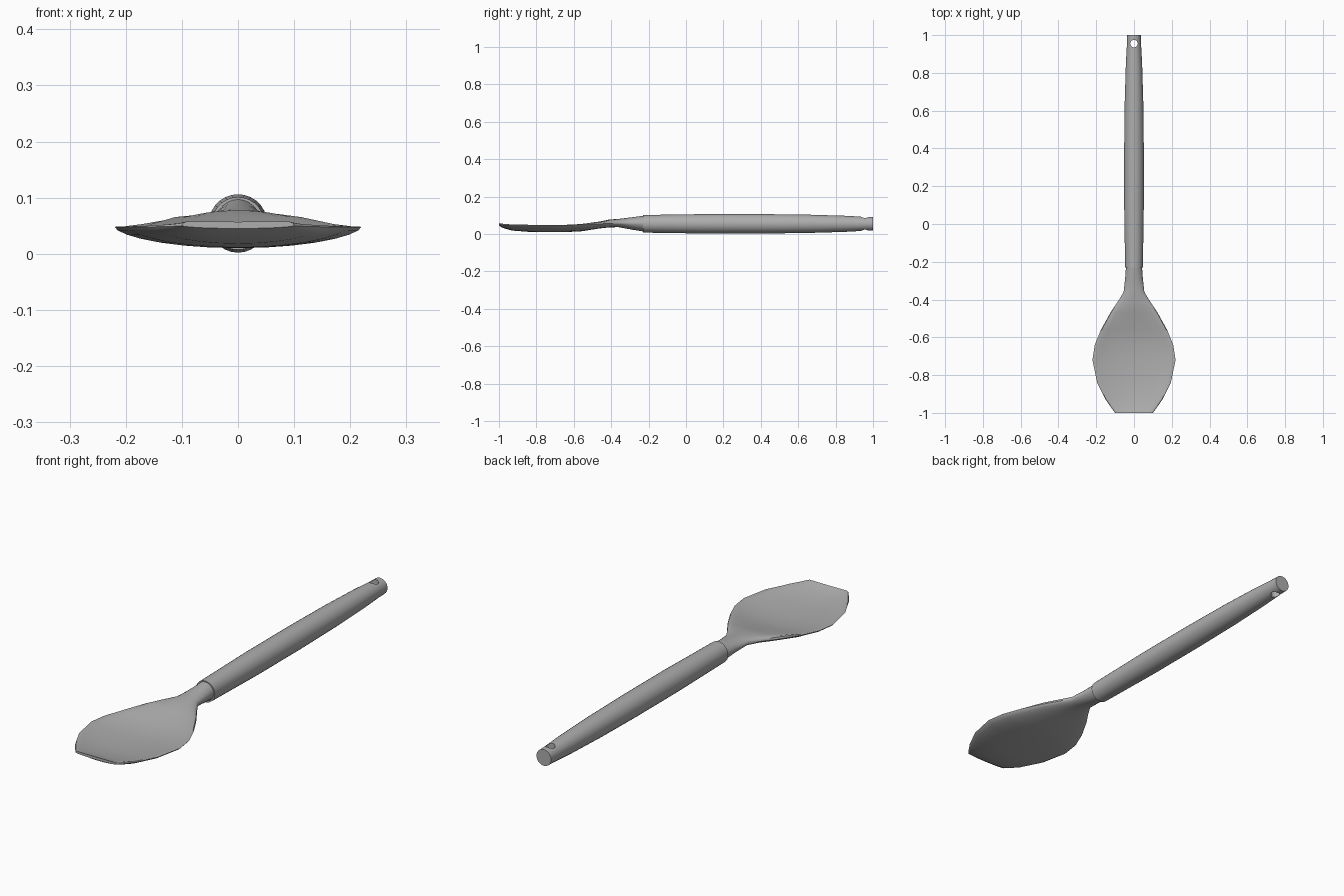
import bpy, bmesh, math

cube = bpy.data.objects.get("Cube")
if cube:
    bpy.data.objects.remove(cube, do_unlink=True)

grey = bpy.data.materials.new("matte_grey")
grey.use_nodes = True
colour = (0.42, 0.42, 0.42, 1)
grey.diffuse_color = colour
grey.node_tree.nodes["Principled BSDF"].inputs["Base Color"].default_value = colour


def loft(name, rings):
    """Skin closed rings of points and cap both ends."""
    bm = bmesh.new()
    loops = [[bm.verts.new(p) for p in ring] for ring in rings]
    for a, b in zip(loops, loops[1:]):
        for i in range(len(a)):
            j = (i + 1) % len(a)
            bm.faces.new((a[i], a[j], b[j], b[i]))
    bm.faces.new(loops[0])
    bm.faces.new(loops[-1])
    bmesh.ops.recalc_face_normals(bm, faces=bm.faces)
    mesh = bpy.data.meshes.new(name)
    bm.to_mesh(mesh)
    bm.free()
    obj = bpy.data.objects.new(name, mesh)
    bpy.context.collection.objects.link(obj)
    mesh.materials.append(grey)
    return obj


def activate(obj):
    bpy.ops.object.select_all(action='DESELECT')
    obj.select_set(True)
    bpy.context.view_layer.objects.active = obj


SIDES = 28
ANGLES = [2 * math.pi * i / SIDES for i in range(SIDES)]


def bowl_ring(y, width, bottom, edge, rim, centre):
    """Curved underside, thin raised rim and dished (or domed) top."""
    ring = []
    for t in ANGLES:
        s = abs(math.sin(t))
        curve = s ** 1.2
        if math.sin(t) < 0:
            z = edge - (edge - bottom) * curve
        else:
            z = edge + (rim - edge) * min(1, s * 3) + (centre - rim) * curve
        ring.append((width * math.cos(t), y, z))
    return ring


# Spoon head and neck: y, half width, underside, edge, rim, centre of top
head = loft("spoon_head", [bowl_ring(*row) for row in (
    (-1.0, 0.10, 0.045, 0.050, 0.058, 0.057),
    (-0.98, 0.115, 0.032, 0.049, 0.057, 0.050),
    (-0.93, 0.15, 0.018, 0.048, 0.056, 0.038),
    (-0.84, 0.195, 0.011, 0.048, 0.056, 0.029),
    (-0.72, 0.22, 0.010, 0.048, 0.056, 0.026),
    (-0.64, 0.208, 0.010, 0.048, 0.056, 0.028),
    (-0.56, 0.175, 0.014, 0.050, 0.059, 0.040),
    (-0.47, 0.125, 0.028, 0.053, 0.066, 0.064),
    (-0.41, 0.085, 0.035, 0.056, 0.064, 0.077),
    (-0.36, 0.055, 0.036, 0.057, 0.062, 0.080),
    (-0.29, 0.047, 0.023, 0.056, 0.058, 0.089),
    (-0.22, 0.042, 0.012, 0.055, 0.055, 0.098),
)])

# Handle: y, radius
AXIS_Z = 0.054
handle = loft("handle", [
    [(r * math.cos(t), y, AXIS_Z + r * math.sin(t)) for t in ANGLES]
    for y, r in ((-0.23, 0.047), (-0.1, 0.049), (0.1, 0.052), (0.4, 0.052),
                 (0.65, 0.049), (0.85, 0.043), (0.96, 0.037), (1.0, 0.036))])

# Hanging hole through the handle end
bpy.ops.mesh.primitive_cylinder_add(vertices=20, radius=0.02, depth=0.3,
                                    location=(0, 0.955, AXIS_Z))
cutter = bpy.context.object
cutter.name = "hole_cutter"
cutter.hide_render = True
cutter.data.materials.append(grey)
hole = handle.modifiers.new("hanging_hole", 'BOOLEAN')
hole.operation = 'DIFFERENCE'
hole.solver = 'EXACT'
hole.object = cutter
activate(handle)
bpy.ops.object.modifier_apply(modifier=hole.name)
bpy.data.objects.remove(cutter, do_unlink=True)

for part in (head, handle):
    activate(part)
    bpy.ops.object.shade_smooth_by_angle(angle=math.radians(30))
